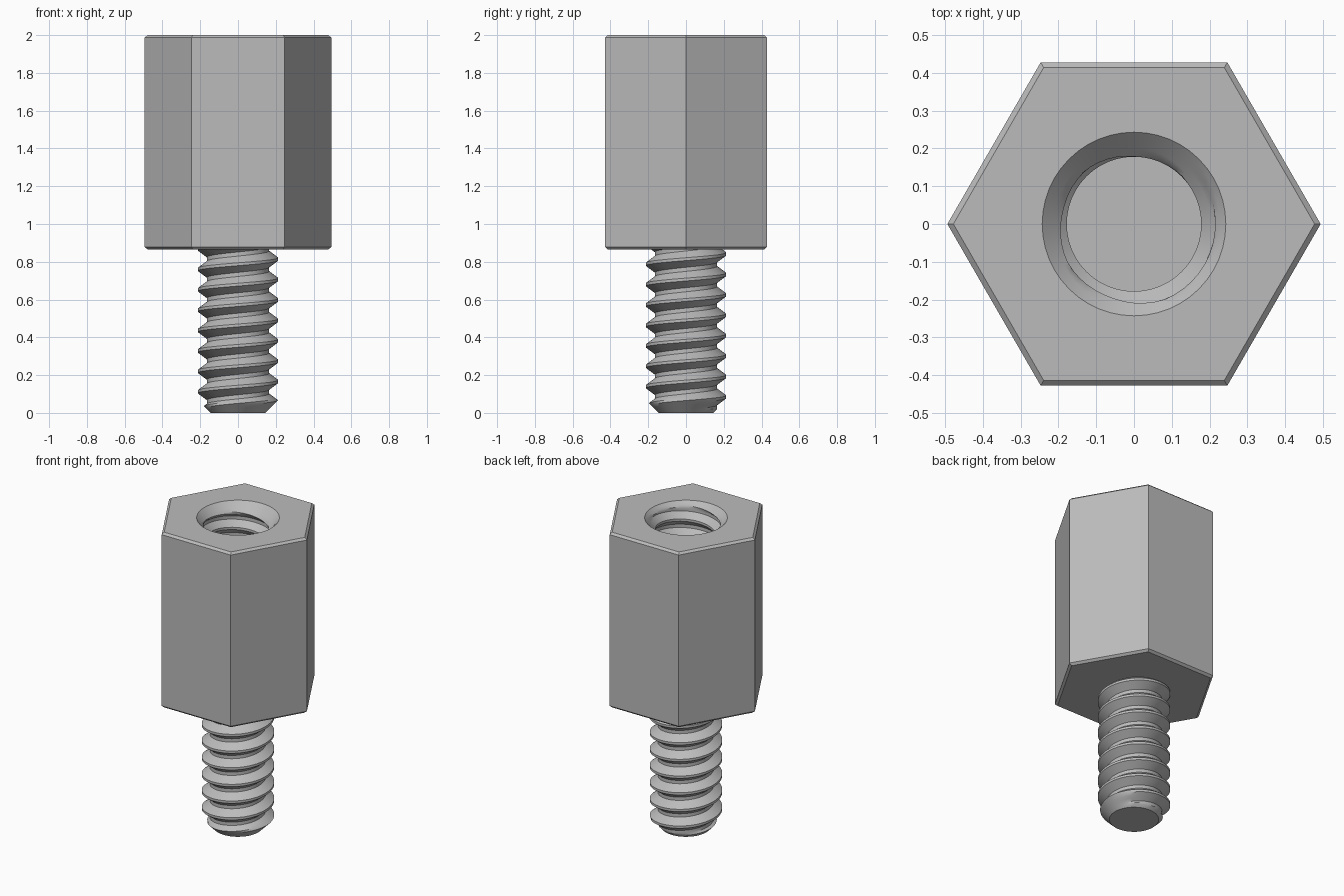
import bpy
import bmesh
from math import cos, sin, pi

cube = bpy.data.objects.get("Cube")
if cube:
    bpy.data.objects.remove(cube)

STEPS = 48
PITCH = 0.108
BODY_BOTTOM, BODY_TOP = 0.865, 2.0
HOLE_FLOOR, MOUTH = 1.2, 0.243

steel = bpy.data.materials.new("grey steel")
colour = (0.5, 0.5, 0.5, 1)
steel.diffuse_color = colour
steel.use_nodes = True
steel.node_tree.nodes["Principled BSDF"].inputs["Base Color"].default_value = colour


def finish(name, bm, smooth=False):
    mesh = bpy.data.meshes.new(name)
    bm.to_mesh(mesh)
    bm.free()
    mesh.materials.append(steel)
    obj = bpy.data.objects.new(name, mesh)
    bpy.context.collection.objects.link(obj)
    if smooth:
        bpy.ops.object.select_all(action="DESELECT")
        obj.select_set(True)
        bpy.context.view_layer.objects.active = obj
        bpy.ops.object.shade_smooth_by_angle(angle=pi / 6)
    return obj


def ring(bm, sides, radius, z):
    return [bm.verts.new((radius * cos(2 * pi * i / sides),
                          radius * sin(2 * pi * i / sides), z))
            for i in range(sides)]


def helix(name, low, high, phase, radius_at, cap_radius, inward=False):
    """Sweep one thread tooth up a helix, clipped between low and high."""
    bm = bmesh.new()
    across = (-0.5, -0.4, -0.29, -0.18, -0.07, 0.07, 0.18, 0.29, 0.4, 0.5)
    first = int((low - phase) / PITCH) - 2
    last = int((high - phase) / PITCH) + 2
    previous = None
    for n in range(first * STEPS, last * STEPS + 1):
        angle = 2 * pi * n / STEPS
        row = []
        for t in across:
            z = min(max(phase + PITCH * (n / STEPS + t), low), high)
            # Tooth height comes from the unclipped position across the flank
            tooth = min(max((0.4 - abs(t)) / 0.33, 0), 1)
            r = radius_at(tooth, z)
            row.append(bm.verts.new((r * cos(angle), r * sin(angle), z)))
        if previous:
            for j in range(len(across) - 1):
                quad = [previous[j], row[j], row[j + 1], previous[j + 1]]
                if len({round(v.co.z, 6) for v in quad}) > 1:
                    bm.faces.new(quad[::-1] if inward else quad)
        previous = row
    bmesh.ops.remove_doubles(bm, verts=bm.verts, dist=0.00002)
    # Flat end at the lower limit
    cap = ring(bm, STEPS, cap_radius, low)
    bm.faces.new(cap if inward else cap[::-1])
    loose = [v for v in bm.verts if not v.link_faces]
    bmesh.ops.delete(bm, geom=loose, context="VERTS")
    return finish(name, bm, True)


# Hexagonal body with small chamfers and an open round mouth
bm = bmesh.new()
levels = ((0.478, BODY_BOTTOM), (0.494, BODY_BOTTOM + 0.013),
          (0.494, BODY_TOP - 0.013), (0.478, BODY_TOP))
rings = [ring(bm, 6, r, z) for r, z in levels]
bm.faces.new(rings[0][::-1])
for lower, upper in zip(rings, rings[1:]):
    for i in range(6):
        k = (i + 1) % 6
        bm.faces.new((lower[i], lower[k], upper[k], upper[i]))
mouth = ring(bm, STEPS, MOUTH, BODY_TOP)
per_side = STEPS // 6
for i in range(6):
    a, b = rings[-1][i], rings[-1][(i + 1) % 6]
    arc = [mouth[(i * per_side + j) % STEPS] for j in range(per_side + 1)]
    bm.faces.new([a, b] + arc[::-1])
finish("hex_body", bm)

# Male threaded stud with a chamfered tip
helix("threaded_stud", 0, BODY_BOTTOM + 0.01, 0.058,
      lambda tooth, z: min(0.165 + 0.048 * tooth, 0.145 + z), 0.145)

# Female threaded hole with a countersunk mouth
helix("threaded_hole", HOLE_FLOOR, BODY_TOP, 0.08,
      lambda tooth, z: max(0.215 - 0.037 * tooth, MOUTH - (BODY_TOP - z)),
      0.215, inward=True)
